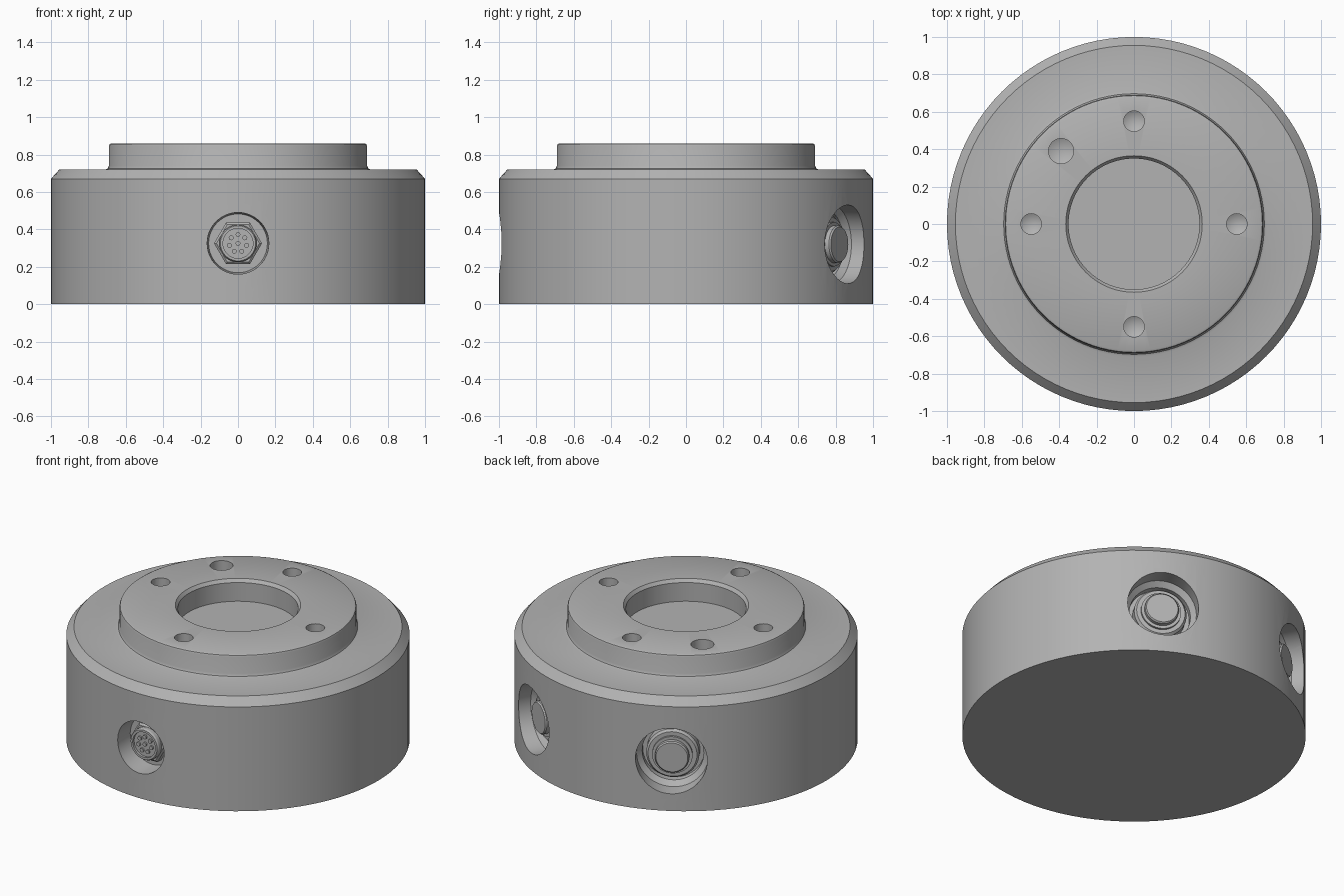
import bpy, bmesh, math
from mathutils import Matrix, Vector

if "Cube" in bpy.data.objects:
    bpy.data.objects.remove(bpy.data.objects["Cube"], do_unlink=True)

grey = bpy.data.materials.new("machined_grey")
grey.use_nodes = True
grey.diffuse_color = (0.45, 0.45, 0.45, 1)
grey.node_tree.nodes["Principled BSDF"].inputs["Base Color"].default_value = grey.diffuse_color


def lathe(name, profile, steps, matrix=Matrix()):
    """Revolve (radius, height) points about local z, then place the result."""
    bm = bmesh.new()
    verts = [bm.verts.new((r, 0, z)) for r, z in profile]
    edges = [bm.edges.new(pair) for pair in zip(verts, verts[1:])]
    bmesh.ops.spin(bm, geom=verts + edges, cent=(0, 0, 0), axis=(0, 0, 1),
                   angle=math.tau, steps=steps, use_merge=True)
    bmesh.ops.remove_doubles(bm, verts=bm.verts, dist=0.0001)
    bmesh.ops.dissolve_degenerate(bm, edges=bm.edges, dist=0.0001)
    bmesh.ops.recalc_face_normals(bm, faces=bm.faces)
    bm.transform(matrix)
    mesh = bpy.data.meshes.new(name)
    bm.to_mesh(mesh)
    bm.free()
    mesh.materials.append(grey)
    obj = bpy.data.objects.new(name, mesh)
    bpy.context.collection.objects.link(obj)
    return obj


def smooth(obj, angle=30):
    bpy.ops.object.select_all(action="DESELECT")
    obj.select_set(True)
    bpy.context.view_layer.objects.active = obj
    bpy.ops.object.shade_smooth_by_angle(angle=math.radians(angle))


def socket_frame(degrees, z):
    """Frame on the rim at an azimuth, with local z pointing outward."""
    a = math.radians(degrees)
    out = Vector((math.cos(a), math.sin(a), 0))
    side = Vector((-math.sin(a), math.cos(a), 0))
    frame = Matrix((side, Vector((0, 0, 1)), out)).transposed().to_4x4()
    return Matrix.Translation(out + Vector((0, 0, z))) @ frame


def cut(target, cutter):
    mod = target.modifiers.new("cut", "BOOLEAN")
    mod.operation = "DIFFERENCE"
    mod.solver = "EXACT"
    mod.object = cutter
    bpy.context.view_layer.objects.active = target
    bpy.ops.object.modifier_apply(modifier=mod.name)
    bpy.data.objects.remove(cutter, do_unlink=True)


# Housing: chamfered drum, raised boss and central recess
TOP = 0.86
body = lathe("housing", [
    (0, 0), (1, 0), (1, 0.67), (0.955, 0.72), (0.71, 0.72), (0.697, 0.725),
    (0.69, 0.74), (0.69, 0.845), (0.686, 0.855), (0.675, TOP),
    (0.365, TOP), (0.35, 0.84), (0.35, 0.72), (0, 0.72)], 96)

# Drilled holes with conical bottoms: four screws and one locating pin
holes = [(0.55, 0, 0.055), (0, 0.55, 0.055), (-0.55, 0, 0.055),
         (0, -0.55, 0.055), (-0.39, 0.39, 0.067)]
for x, y, r in holes:
    cut(body, lathe("drill", [(0, -0.23), (r, -0.2), (r, 0.1), (0, 0.1)], 32,
                    Matrix.Translation((x, y, TOP))))

# Socket pockets in the rim: one small at the front, two large at the back
front = socket_frame(-90, 0.325)
backs = {"left": socket_frame(60, 0.32), "right": socket_frame(120, 0.32)}
cut(body, lathe("pocket", [(0, -0.13), (0.157, -0.13), (0.165, -0.03),
                           (0.165, 0.1), (0, 0.1)], 48, front))
for frame in backs.values():
    cut(body, lathe("pocket", [(0, -0.17), (0.18, -0.17), (0.18, -0.13),
                               (0.21, -0.1), (0.21, 0.1), (0, 0.1)], 48, frame))
smooth(body)

# Front connector: hexagonal nut, round shell and contact pins
lathe("front_nut", [(0, -0.14), (0.128, -0.14), (0.128, -0.09),
                    (0.115, -0.08), (0, -0.08)], 6, front)
smooth(lathe("front_shell", [(0, -0.1), (0.1, -0.1), (0.1, -0.055),
                             (0.094, -0.045), (0.08, -0.045),
                             (0.08, -0.06), (0, -0.06)], 40, front))
spots = [(0, 0)] + [(0.047 * math.cos(k * math.tau / 7 + math.pi / 2),
                     0.047 * math.sin(k * math.tau / 7 + math.pi / 2)) for k in range(7)]
for i, (x, y) in enumerate(spots):
    smooth(lathe(f"front_pin_{i + 1}", [(0, -0.065), (0.013, -0.065),
                                        (0.013, -0.05), (0, -0.05)], 12,
                 front @ Matrix.Translation((x, y, 0))))

# Back connectors: stepped collar with a plain round cap
for side, frame in backs.items():
    smooth(lathe(f"back_{side}_collar", [
        (0, -0.18), (0.155, -0.18), (0.155, -0.115), (0.143, -0.1),
        (0.118, -0.1), (0.118, -0.085), (0, -0.085)], 48, frame))
    smooth(lathe(f"back_{side}_cap", [(0, -0.1), (0.1, -0.1), (0.1, -0.06),
                                      (0.093, -0.052), (0, -0.052)], 40, frame))
